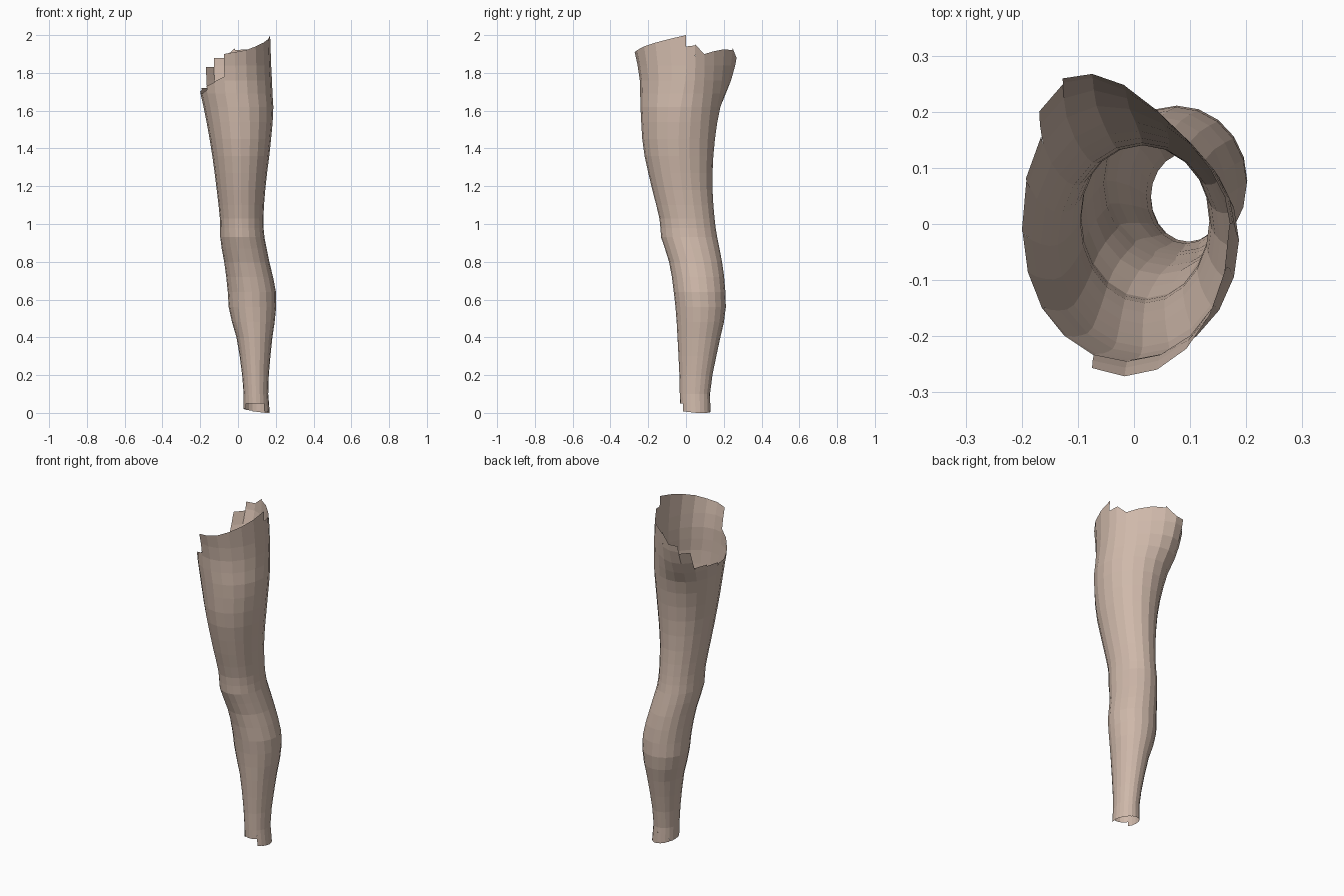
import bpy, bmesh, math

cube = bpy.data.objects.get("Cube")
if cube:
    bpy.data.objects.remove(cube)

SIDES = 20
# Height, right, left, front, back and rear skew of each guiding section
SECTIONS = [
    (0, .03, .168, -.03, .13, 0),
    (.1, .03, .16, -.033, .127, 0),
    (.2, .022, .163, -.035, .14, 0),
    (.4, -.008, .182, -.045, .182, 0),
    (.53, -.045, .2, -.053, .209, 0),
    (.65, -.055, .2, -.066, .208, 0),
    (.78, -.07, .17, -.085, .194, 0),
    (.88, -.088, .15, -.115, .175, 0),
    (.93, -.094, .14, -.132, .165, 0),
    (1.02, -.095, .134, -.139, .152, 0),
    (1.2, -.115, .146, -.183, .14, 0),
    (1.4, -.142, .17, -.226, .148, 0),
    (1.6, -.178, .187, -.24, .178, .1),
    (1.7, -.2, .182, -.243, .215, .25),
    (1.8, -.205, .178, -.248, .252, .4),
    (1.9, -.205, .172, -.27, .272, .45),
    (2, -.205, .17, -.28, .28, .45),
]
# Torn upper edge: start and end height of each strip, counter-clockwise from +x
RIM = [(1.94, 1.945), (1.95, 1.9), (1.9, 1.915), (1.915, 1.925), (1.925, 1.92),
       (1.93, 1.88), (1.88, 1.88), (1.83, 1.83), (1.72, 1.72), (1.71, 1.7),
       (1.69, 1.69), (1.69, 1.71), (1.73, 1.75), (1.755, 1.78), (1.9, 1.91),
       (1.91, 1.92), (1.92, 1.94), (1.94, 1.96), (1.96, 1.98), (1.98, 2)]


def section(z):
    """Smoothly blend the guiding sections at height z."""
    last = len(SECTIONS) - 1
    i = next((n for n in range(last) if z <= SECTIONS[n + 1][0]), last - 1)
    a, b = SECTIONS[i], SECTIONS[i + 1]
    p, q = SECTIONS[max(i - 1, 0)], SECTIONS[min(i + 2, last)]
    span = b[0] - a[0]
    t = (z - a[0]) / span
    result = []
    for k in range(1, len(a)):
        ma = (b[k] - p[k]) / (b[0] - p[0]) * span
        mb = (q[k] - a[k]) / (q[0] - a[0]) * span
        d = b[k] - a[k]
        result.append(a[k] + t * (ma + t * (3 * d - 2 * ma - mb + t * (ma + mb - 2 * d))))
    return result


def point(j, z):
    x0, x1, y0, y1, skew = section(z)
    t = math.tau * (j % SIDES) / SIDES
    turn = t - skew * max(0, math.sin(t))
    return ((x0 + x1) / 2 + (x1 - x0) / 2 * math.cos(t),
            (y0 + y1) / 2 + (y1 - y0) / 2 * math.sin(turn), z)


def hem(j):
    """Lower edge: raised at the front, dipping to the back left."""
    if 12 <= j <= 16:
        return .05
    return .012 - .012 * math.cos(math.tau * (j - 1) / SIDES)


skin = bpy.data.materials.new("warm beige skin")
skin.use_nodes = True
skin.diffuse_color = (.62, .48, .40, 1)
skin.node_tree.nodes["Principled BSDF"].inputs["Base Color"].default_value = skin.diffuse_color

# Leg shell, one vertical strip of faces at a time
levels = [.1, .2, .3, .4, .48, .56, .64, .72, .8, .87, .93, .98, 1.03,
          1.1, 1.18, 1.27, 1.36, 1.45, 1.54, 1.62]
bm = bmesh.new()
for j in range(SIDES):
    start, end = RIM[j]
    low = hem(j)
    rows = [(low, low)] + [(z, z) for z in levels]
    rows += [(z, z) for z in (1.69, 1.76, 1.84) if z < min(start, end) - .02]
    rows.append((start, end))
    for (a, b), (c, d) in zip(rows, rows[1:]):
        corners = [point(j, a), point(j + 1, b), point(j + 1, d), point(j, c)]
        bm.faces.new([bm.verts.new(co) for co in corners])
bmesh.ops.remove_doubles(bm, verts=bm.verts, dist=.0005)

mesh = bpy.data.meshes.new("leg_shell")
bm.to_mesh(mesh)
bm.free()
mesh.materials.append(skin)
leg = bpy.data.objects.new("leg_shell", mesh)
bpy.context.collection.objects.link(leg)
